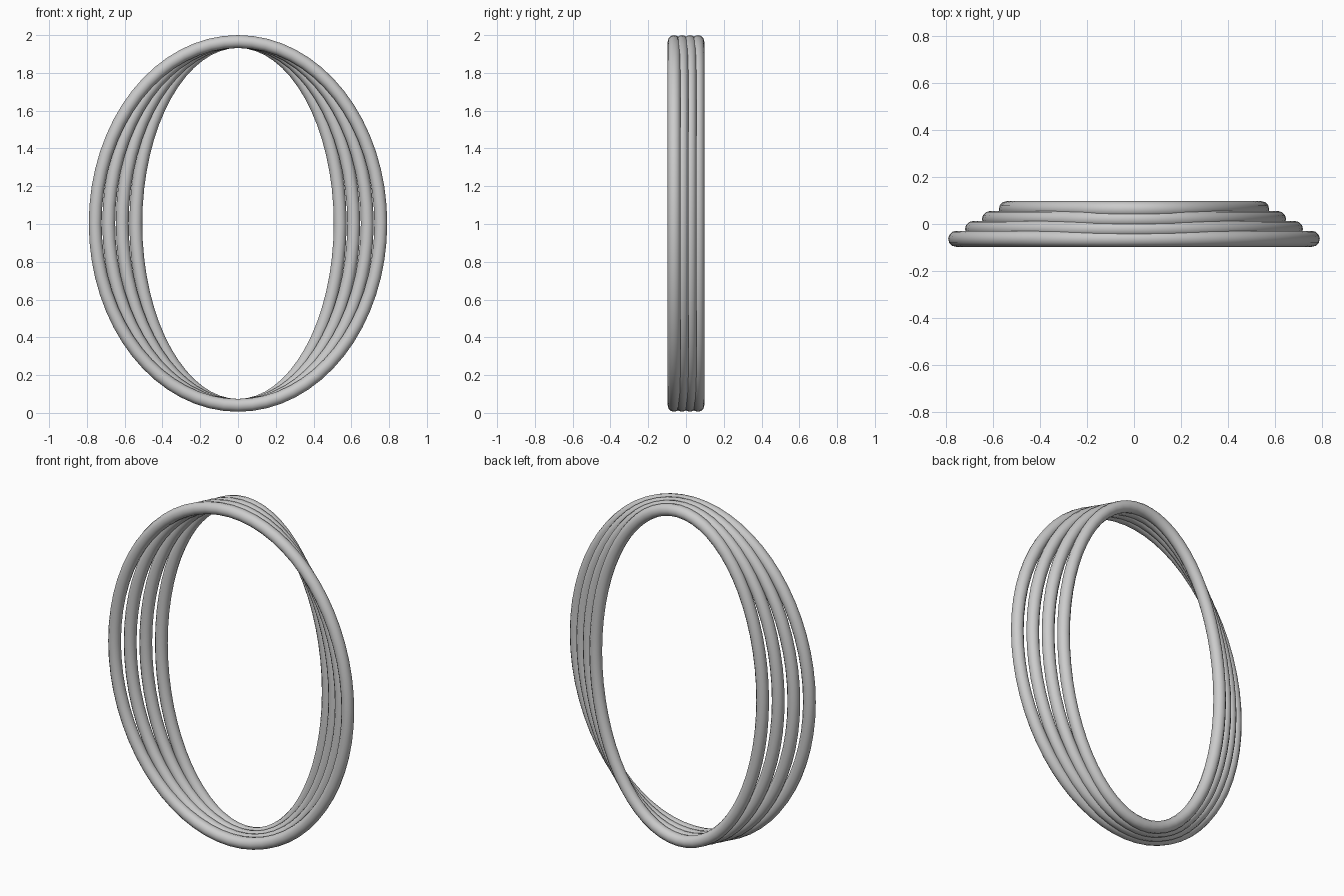
import bpy, bmesh, math

if "Cube" in bpy.data.objects:
    bpy.data.objects.remove(bpy.data.objects["Cube"])

TUBE = 0.034      # tube radius
MAJOR, MINOR = 64, 12
HALF_HEIGHT = 0.963


def oval_ring(name, half_width, y):
    """Closed round tube swept along an upright ellipse."""
    bm = bmesh.new()
    loops = []
    for i in range(MAJOR):
        t = 2 * math.pi * i / MAJOR
        c, s = math.cos(t), math.sin(t)
        # outward normal of the ellipse keeps the tube width constant
        nx, nz = HALF_HEIGHT * c, half_width * s
        n = math.hypot(nx, nz)
        nx, nz = nx / n, nz / n
        loop = []
        for j in range(MINOR):
            a = 2 * math.pi * j / MINOR
            r = TUBE * math.cos(a)
            loop.append(bm.verts.new((half_width * c + r * nx,
                                      y + TUBE * math.sin(a),
                                      1.003 + HALF_HEIGHT * s + r * nz)))
        loops.append(loop)
    for i in range(MAJOR):
        a, b = loops[i], loops[(i + 1) % MAJOR]
        for j in range(MINOR):
            k = (j + 1) % MINOR
            bm.faces.new((a[j], a[k], b[k], b[j]))
    bmesh.ops.recalc_face_normals(bm, faces=bm.faces)
    for f in bm.faces:
        f.smooth = True
    mesh = bpy.data.meshes.new(name)
    bm.to_mesh(mesh)
    bm.free()
    obj = bpy.data.objects.new(name, mesh)
    bpy.context.collection.objects.link(obj)


# Four rings, equal in height, narrowing from front to back
for i in range(4):
    oval_ring(f"oval_ring_{i + 1}", 0.756 - 0.0717 * i, -0.063 + 0.042 * i)
